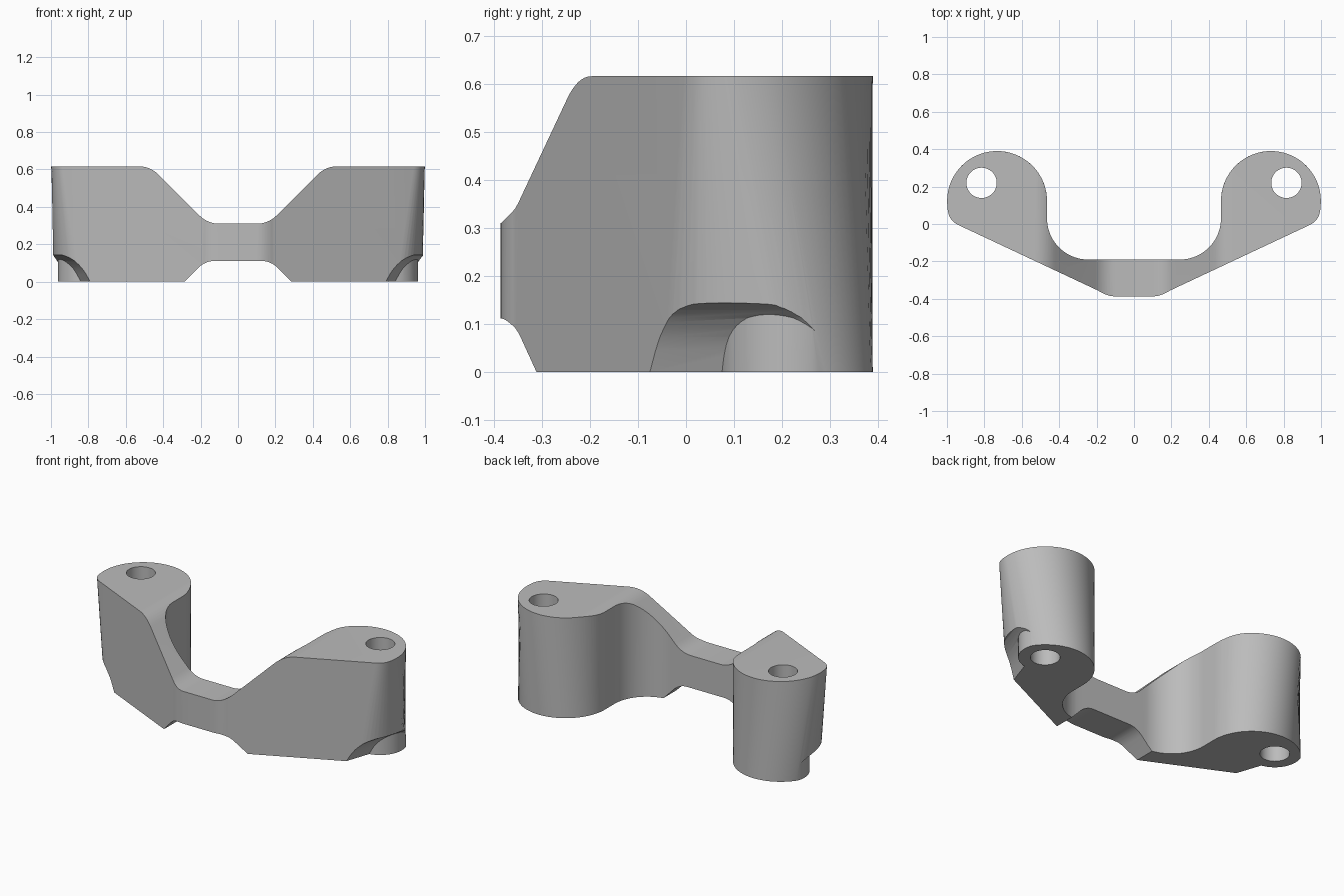
import bpy, bmesh
from math import sin, cos, pi, radians
from mathutils import Vector

cube = bpy.data.objects.get("Cube")
if cube:
    bpy.data.objects.remove(cube)

HEIGHT = 0.617
LOBE, LOBE_R = (0.732, 0.123), 0.267
HOLE, HOLE_R, BOSS_R = (0.815, 0.22), 0.081, 0.147

grey = bpy.data.materials.new("grey")
grey.use_nodes = True
colour = (0.5, 0.5, 0.5, 1)
grey.diffuse_color = colour
grey.node_tree.nodes["Principled BSDF"].inputs["Base Color"].default_value = colour


def loft(name, low, high):
    """Solid between two matching rings of 3D points."""
    bm = bmesh.new()
    a = [bm.verts.new(p) for p in low]
    b = [bm.verts.new(p) for p in high]
    n = len(a)
    for i in range(n):
        j = (i + 1) % n
        bm.faces.new((a[i], a[j], b[j], b[i]))
    bm.faces.new(a[::-1])
    bm.faces.new(b)
    bmesh.ops.recalc_face_normals(bm, faces=bm.faces)
    mesh = bpy.data.meshes.new(name)
    bm.to_mesh(mesh)
    bm.free()
    mesh.materials.append(grey)
    obj = bpy.data.objects.new(name, mesh)
    bpy.context.collection.objects.link(obj)
    return obj


def arc(centre, r, start, end, n):
    angles = [radians(start + (end - start) * i / n) for i in range(n + 1)]
    return [(centre[0] + r * cos(t), centre[1] + r * sin(t)) for t in angles]


def curve(p, c, q, n=10):
    """Rounded corner from p to q, pulled towards c."""
    p, c, q = Vector(p), Vector(c), Vector(q)
    ts = [i / n for i in range(n + 1)]
    return [tuple(p * (1 - t) ** 2 + c * 2 * t * (1 - t) + q * t * t) for t in ts]


def mirrored(half):
    return half + [(-x, y) for x, y in reversed(half)]


def column(name, centre, r, low, high):
    ring = arc(centre, r, 0, 360, 64)[:-1]
    return loft(name, [(x, y, low) for x, y in ring], [(x, y, high) for x, y in ring])


def boolean(obj, cutter, operation):
    mod = obj.modifiers.new("cut", 'BOOLEAN')
    mod.object, mod.operation, mod.solver = cutter, operation, 'EXACT'
    bpy.context.view_layer.objects.active = obj
    bpy.ops.object.modifier_apply(modifier=mod.name)
    bpy.data.objects.remove(cutter)


def plan(corner, lobe_start):
    """Bracket outline, with a chosen rounding of the outer front corner."""
    half = curve((0.1, -0.387), (0.145, -0.387), (0.19, -0.357), 6)
    half += corner
    half += arc(LOBE, LOBE_R, lobe_start, 180, 48)[1:]
    half += arc((0.245, 0.03), 0.22, 0, -90, 24)[0:]
    return mirrored(half)


# Body: the outer front corner gets softer towards the bottom
top = plan(curve((0.94, -0.005), (0.995, 0.021), (0.997, 0.09)), -7)
bottom = plan(curve((0.85, -0.047), (0.965, 0.007), (0.985, 0.21)), 19)
body = loft("bracket", [(x, y, 0) for x, y in bottom], [(x, y, HEIGHT) for x, y in top])

# Front silhouette: low bridge between two tall arms
upper = curve((0.1, 0.31), (0.16, 0.31), (0.205, 0.353), 8)
upper += curve((0.42, 0.568), (0.468, 0.617), (0.53, 0.617), 8)
lower = [(1.1, 0.617), (1.1, 0), (0.285, 0)]
lower += curve((0.215, 0.072), (0.175, 0.111), (0.125, 0.111), 8)
shape = mirrored(upper + lower)
# Walk the upper edge right to left, then the lower edge back
right = upper + lower
left = [(-x, z) for x, z in reversed(right)]
shape = right + left
limit = loft("silhouette", [(x, -1, z) for x, z in shape], [(x, 1, z) for x, z in shape])
boolean(body, limit, 'INTERSECT')

# Bolt holes and the arched relief round each bolt boss
relief = [(-0.003, -0.05), (0, 0), (0.02, 0.045), (0.035, 0.072), (0.049, 0.091),
          (0.067, 0.112), (0.088, 0.129), (0.107, 0.141), (0.13, 0.147),
          (0.3, 0.15), (0.3, -0.05)]
start, along, out = Vector((0.79, -0.075)), Vector((0.32, 0.95)), Vector((0.95, -0.32))
for side in (1, -1):
    rings = []
    for distance in (-0.4, 0.6):
        ring = []
        for d, z in relief:
            p = start + along * distance + out * d
            ring.append((side * p.x, p.y, z))
        rings.append(ring)
    notch = loft("relief", *rings)
    spot = (side * HOLE[0], HOLE[1])
    boolean(notch, column("boss", spot, BOSS_R, -0.2, 0.4), 'DIFFERENCE')
    boolean(body, notch, 'DIFFERENCE')
    boolean(body, column("bolt_hole", spot, HOLE_R, -0.2, 1), 'DIFFERENCE')

# Smooth curved walls, sharp rims
bpy.ops.object.select_all(action='DESELECT')
body.select_set(True)
bpy.context.view_layer.objects.active = body
bpy.ops.object.shade_smooth_by_angle(angle=radians(25))
